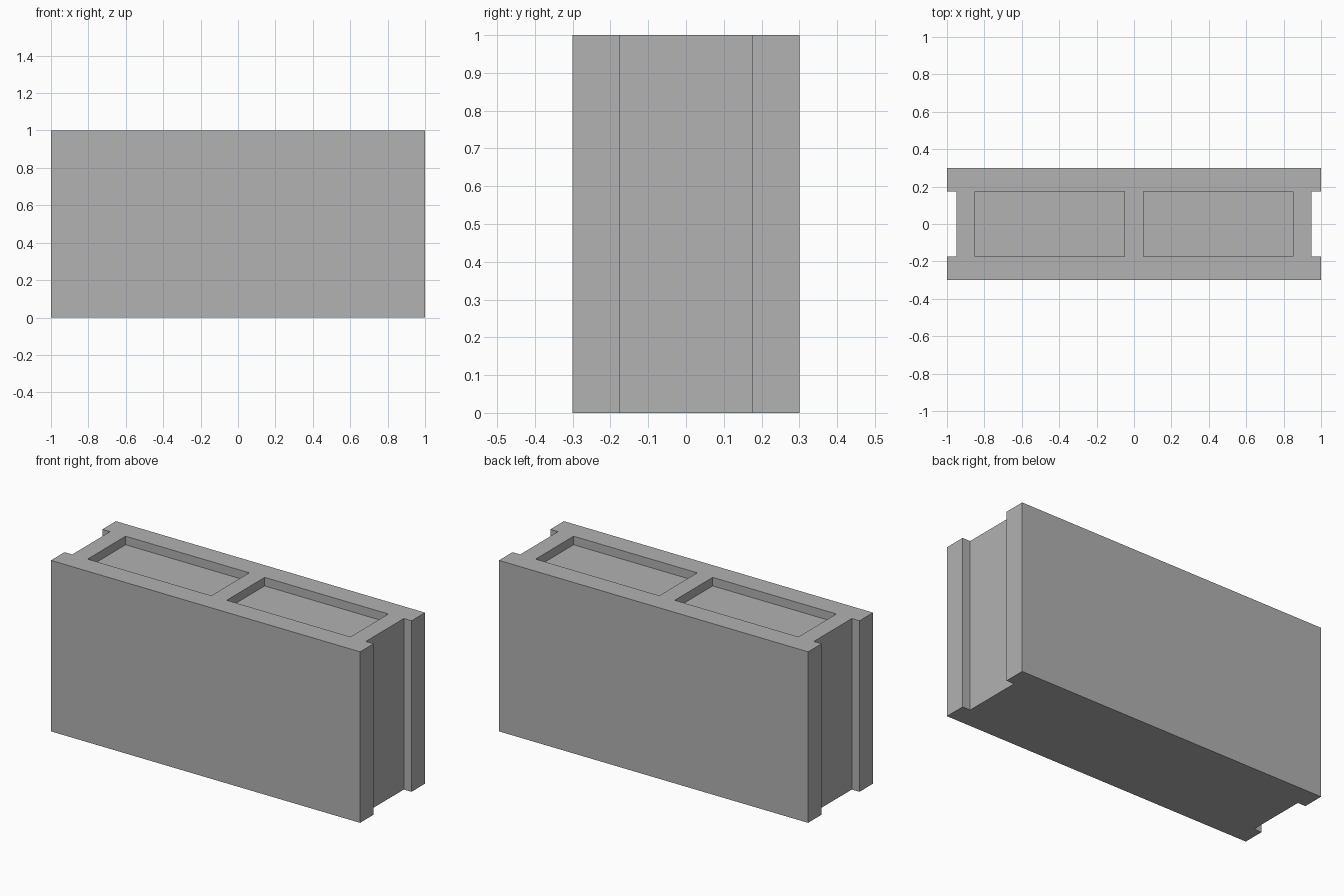
import bpy
import bmesh

# Remove the default cube
cube = bpy.data.objects.get("Cube")
if cube:
    bpy.data.objects.remove(cube, do_unlink=True)

# Concrete material
GREY = (0.445, 0.445, 0.445, 1.0)
concrete = bpy.data.materials.new("concrete grey")
concrete.use_nodes = True
concrete.diffuse_color = GREY
bsdf = next(n for n in concrete.node_tree.nodes if n.type == "BSDF_PRINCIPLED")
bsdf.inputs["Base Color"].default_value = GREY
bsdf.inputs["Roughness"].default_value = 0.9

# Main dimensions
HALF_LENGTH, HALF_WIDTH, HEIGHT = 1.0, 0.3, 1.0
CORE = 0.175           # half width of the pockets and end grooves
GROOVE_DEPTH = 0.05
POCKET_DEPTH = 0.05
POCKET_INNER, POCKET_OUTER = 0.05, 0.85


def prism(name, outline, bottom, top):
    """Extrude a counter-clockwise outline from bottom to top."""
    bm = bmesh.new()
    base = bm.faces.new([bm.verts.new((x, y, bottom)) for x, y in outline])
    out = bmesh.ops.extrude_face_region(bm, geom=[base], use_keep_orig=True)
    verts = [v for v in out["geom"] if isinstance(v, bmesh.types.BMVert)]
    bmesh.ops.translate(bm, verts=verts, vec=(0, 0, top - bottom))
    bmesh.ops.recalc_face_normals(bm, faces=bm.faces)
    mesh = bpy.data.meshes.new(name)
    bm.to_mesh(mesh)
    bm.free()
    mesh.materials.append(concrete)
    obj = bpy.data.objects.new(name, mesh)
    bpy.context.collection.objects.link(obj)
    return obj


# Block body: one grooved end, turned half round for the other
groove_x = HALF_LENGTH - GROOVE_DEPTH
end = [(HALF_LENGTH, -HALF_WIDTH), (HALF_LENGTH, -CORE), (groove_x, -CORE),
       (groove_x, CORE), (HALF_LENGTH, CORE), (HALF_LENGTH, HALF_WIDTH)]
block = prism("block_body", end + [(-x, -y) for x, y in end], 0, HEIGHT)

# Two shallow pockets sunk into the top
for side, label in ((-1, "right"), (1, "left")):
    x0, x1 = sorted((side * POCKET_INNER, side * POCKET_OUTER))
    cutter = prism(f"{label}_pocket_cutter",
                   [(x0, -CORE), (x1, -CORE), (x1, CORE), (x0, CORE)],
                   HEIGHT - POCKET_DEPTH, HEIGHT + 0.1)
    cutter.hide_render = True
    cut = block.modifiers.new(f"{label}_pocket", "BOOLEAN")
    cut.operation = "DIFFERENCE"
    cut.solver = "EXACT"
    cut.object = cutter
    bpy.context.view_layer.objects.active = block
    bpy.ops.object.modifier_apply(modifier=cut.name)
    bpy.data.objects.remove(cutter, do_unlink=True)
